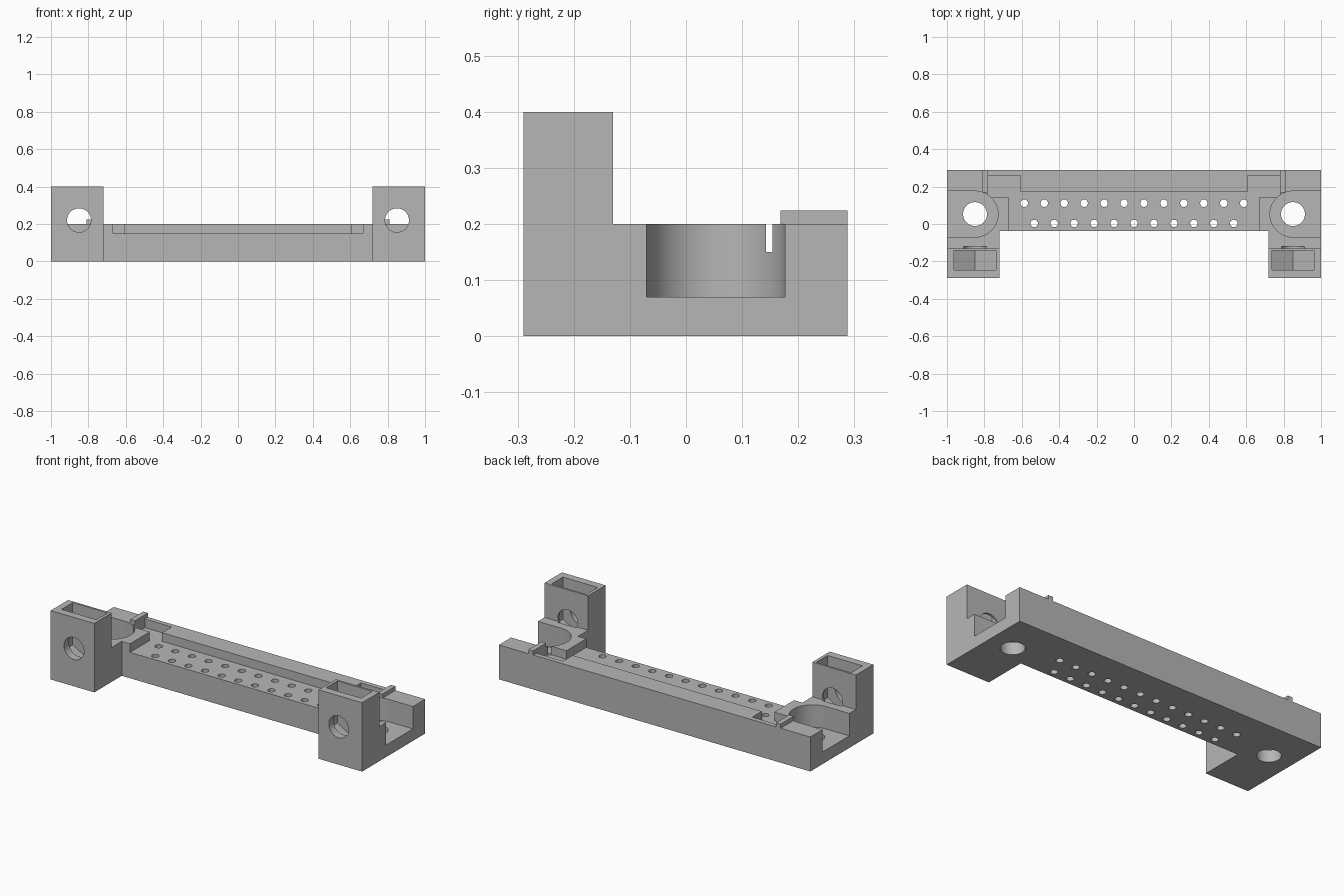
import bpy, bmesh, math
from mathutils import Matrix, Vector

if "Cube" in bpy.data.objects:
    bpy.data.objects.remove(bpy.data.objects["Cube"])

grey = bpy.data.materials.new("plain grey")
grey.use_nodes = True
grey.diffuse_color = (0.47, 0.47, 0.47, 1)
grey.node_tree.nodes["Principled BSDF"].inputs["Base Color"].default_value = grey.diffuse_color


def prism(name, outline, low, high, frame=Matrix()):
    """Extrude a 2D outline from low to high, then place it with a frame."""
    bm = bmesh.new()
    face = bm.faces.new([bm.verts.new((x, y, low)) for x, y in outline])
    top = bmesh.ops.extrude_face_region(bm, geom=[face])["geom"]
    bmesh.ops.translate(bm, vec=(0, 0, high - low),
                        verts=[v for v in top if isinstance(v, bmesh.types.BMVert)])
    bm.transform(frame)
    bmesh.ops.recalc_face_normals(bm, faces=bm.faces)
    mesh = bpy.data.meshes.new(name)
    bm.to_mesh(mesh)
    bm.free()
    mesh.materials.append(grey)
    obj = bpy.data.objects.new(name, mesh)
    bpy.context.collection.objects.link(obj)
    return obj


def rect(x0, x1, y0, y1):
    return [(x0, y0), (x1, y0), (x1, y1), (x0, y1)]


def arc(x, y, r, start, sweep, n):
    angles = [math.radians(start + sweep * i / n) for i in range(n + (sweep < 360))]
    return [(x + r * math.cos(a), y + r * math.sin(a)) for a in angles]


def mirrored(half):
    return half + [(-x, y) for x, y in reversed(half)]


FRONT, STEP, INNER, BACK = -0.29, -0.13, -0.038, 0.288
DECK, TOP, FLOOR = 0.2, 0.4, 0.15
BOLT_X, BOLT_Y, HOLE_R = 0.85, 0.053, 0.064

# Body: U-shaped footprint with a post at each end
body = prism("body", mirrored([(0.72, INNER), (0.72, FRONT), (1, FRONT), (1, BACK)]), 0, TOP)

cutters = [prism("deck_cut", rect(-1.2, 1.2, STEP, 0.5), DECK, 0.6)]

# Shallow tray with a notch at each back corner
tray = [(0.667, -0.2), (0.667, 0.143), (0.78, 0.143),
        (0.78, 0.26), (0.608, 0.26), (0.608, 0.172)]
cutters.append(prism("tray_cut", mirrored(tray), FLOOR, 0.3))

for side in (-1, 1):
    cx = side * BOLT_X
    # Round-ended side pocket and vertical bolt hole
    pocket = [(1.2, -0.07), (1.2, 0.176)] + arc(BOLT_X, BOLT_Y, 0.123, 90, 180, 32)
    cutters.append(prism("side_pocket_cut", [(side * x, y) for x, y in pocket], 0.07, 0.3))
    cutters.append(prism("bolt_hole_cut", arc(cx, BOLT_Y, HOLE_R, 0, 360, 40), -0.1, 0.1))
    # Post bolt hole and hexagonal nut slot, drawn in x-z and extruded along y
    upright = Matrix.Rotation(math.radians(90), 4, "X")
    cutters.append(prism("post_hole_cut", arc(cx, 0.22, HOLE_R, 0, 360, 40), 0.12, 0.4, upright))
    nut = [(cx - 0.112, 0.5), (cx - 0.112, 0.155), (cx, 0.091),
           (cx + 0.112, 0.155), (cx + 0.112, 0.5)]
    cutters.append(prism("nut_slot_cut", nut, 0.142, 0.245, upright))

# Two staggered rows of pin holes
for count, y in ((12, 0.111), (11, 0.003)):
    for i in range(count):
        x = (i - (count - 1) / 2) * 0.1067
        cutters.append(prism("pin_hole_cut", arc(x, y, 0.02, 0, 360, 20), -0.1, 0.3))

for cutter in cutters:
    cutter.hide_render = True
    mod = body.modifiers.new("cut", "BOOLEAN")
    mod.operation = "DIFFERENCE"
    mod.solver = "EXACT"
    mod.object = cutter

# Bake the cuts and drop the cutters
depsgraph = bpy.context.evaluated_depsgraph_get()
baked = bpy.data.meshes.new_from_object(body.evaluated_get(depsgraph))
body.modifiers.clear()
body.data = baked
baked.materials.clear()
baked.materials.append(grey)
for poly in baked.polygons:
    poly.material_index = 0
for cutter in cutters:
    bpy.data.objects.remove(cutter)

# Small ribs on the back rail
for name, x in (("right_rib", -0.795), ("left_rib", 0.795)):
    prism(name, rect(x - 0.015, x + 0.015, 0.168, BACK), DECK, 0.224)

bpy.ops.object.select_all(action="DESELECT")
body.select_set(True)
bpy.context.view_layer.objects.active = body
bpy.ops.object.shade_smooth_by_angle(angle=math.radians(25))
